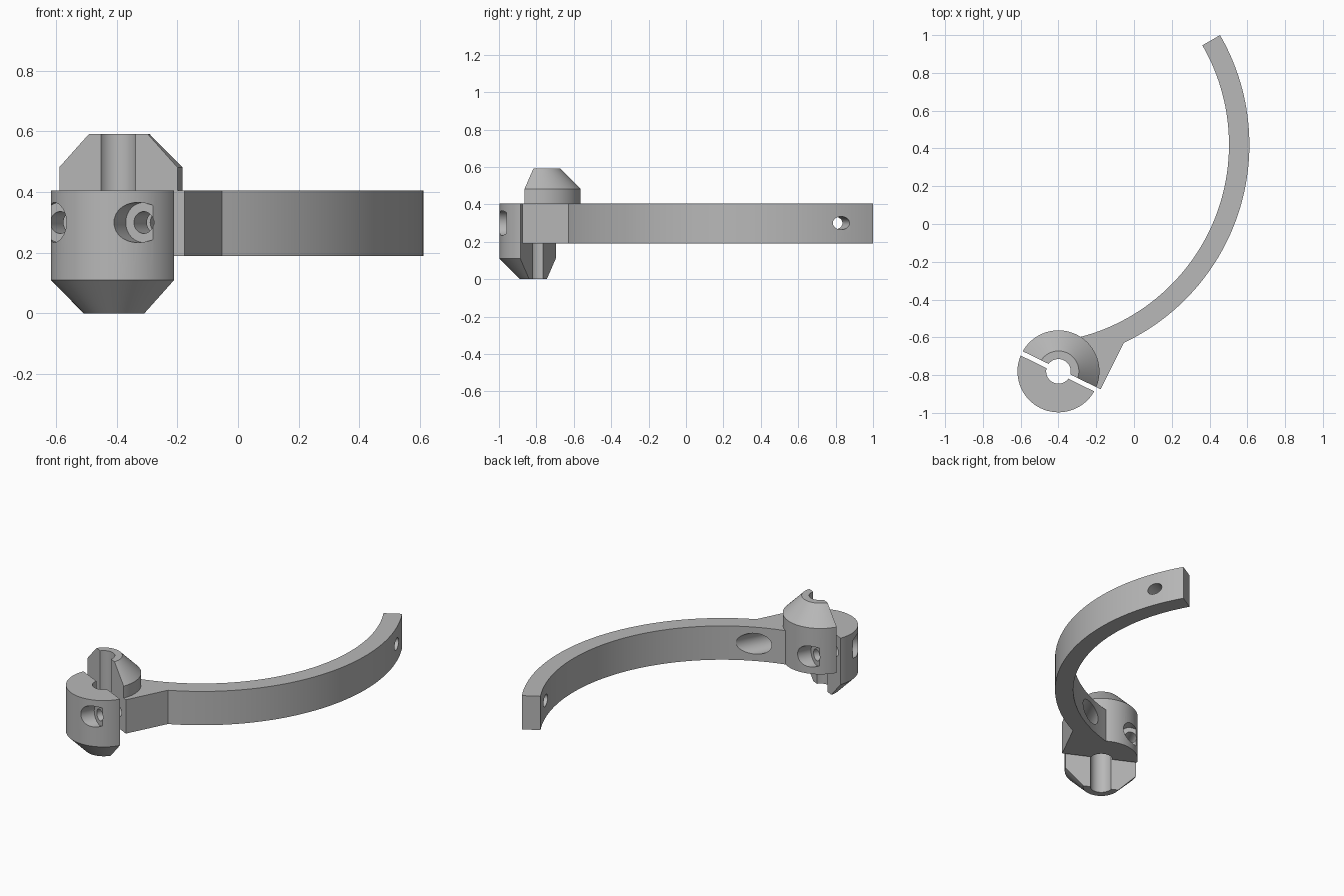
import bpy, bmesh, math
from mathutils import Matrix, Vector

cube = bpy.data.objects.get("Cube")
if cube:
    bpy.data.objects.remove(cube, do_unlink=True)

grey = bpy.data.materials.new("plain_grey")
grey.use_nodes = True
COLOR = (0.48, 0.48, 0.48, 1)
grey.diffuse_color = COLOR
grey.node_tree.nodes["Principled BSDF"].inputs["Base Color"].default_value = COLOR

# Clamp frame: local x runs along the split, local y across it
CLAMP = Matrix.Translation((-0.4, -0.78, 0)) @ Matrix.Rotation(math.radians(-26), 4, 'Z')
ARC = Vector((-0.549, 0.42, 0))
R_OUT, R_IN = 1.16, 1.052
ARM_LOW, ARM_TOP = 0.19, 0.405
R_POST, R_TIP, R_HOLE = 0.217, 0.108, 0.065
GAP = 0.0125
HOLE_Z = 0.3


def make(name, bm, matrix=Matrix()):
    bmesh.ops.transform(bm, matrix=matrix, verts=bm.verts)
    bmesh.ops.recalc_face_normals(bm, faces=bm.faces)
    mesh = bpy.data.meshes.new(name)
    bm.to_mesh(mesh)
    bm.free()
    mesh.materials.append(grey)
    obj = bpy.data.objects.new(name, mesh)
    bpy.context.collection.objects.link(obj)
    return obj


def revolve(name, profile):
    bm = bmesh.new()
    verts = [bm.verts.new((r, 0, z)) for r, z in profile]
    edges = [bm.edges.new((v, verts[i - 1])) for i, v in enumerate(verts)]
    bmesh.ops.spin(bm, geom=verts + edges, cent=(0, 0, 0), axis=(0, 0, 1),
                   angle=math.tau, steps=72, use_merge=True)
    bmesh.ops.remove_doubles(bm, verts=bm.verts, dist=1e-5)
    return make(name, bm, CLAMP)


def prism(name, points, low, top):
    bm = bmesh.new()
    face = bm.faces.new([bm.verts.new((p[0], p[1], low)) for p in points])
    ext = bmesh.ops.extrude_face_region(bm, geom=[face])["geom"]
    bmesh.ops.translate(bm, vec=(0, 0, top - low),
                        verts=[e for e in ext if isinstance(e, bmesh.types.BMVert)])
    return make(name, bm)


def drill(radius, x, start, end):
    # Cylinder along the clamp's local y
    bm = bmesh.new()
    bmesh.ops.create_cone(bm, cap_ends=True, segments=40, radius1=radius,
                          radius2=radius, depth=end - start)
    return make("drill", bm, CLAMP @ Matrix.Translation((x, (start + end) / 2, HOLE_Z))
                @ Matrix.Rotation(math.pi / 2, 4, 'X'))


def combine(target, other, operation):
    mod = target.modifiers.new("combine", 'BOOLEAN')
    mod.operation, mod.solver, mod.object = operation, 'EXACT', other
    bpy.context.view_layer.objects.active = target
    bpy.ops.object.modifier_apply(modifier=mod.name)
    bpy.data.objects.remove(other, do_unlink=True)


def half_space(side):
    # Block that removes everything on one side of the split
    bm = bmesh.new()
    bmesh.ops.create_cube(bm, size=2)
    return make("split_block", bm, CLAMP @ Matrix.Translation((0, side * (1 - GAP), 0)))


# Clamp halves: the front tapers downward, the back tapers upward
front = revolve("front_jaw", [(R_HOLE, 0), (R_TIP, 0), (R_POST, 0.11),
                              (R_POST, ARM_TOP), (R_HOLE, ARM_TOP)])
combine(front, half_space(1), 'DIFFERENCE')
back = revolve("back_jaw_and_arm", [(R_HOLE, ARM_LOW), (R_POST, ARM_LOW), (R_POST, 0.482),
                                    (R_TIP, 0.592), (R_HOLE, 0.592)])
combine(back, half_space(-1), 'DIFFERENCE')


# Curved arm with a straight-sided root that meets the clamp
def arc(radius, first, last, steps=56):
    angles = [math.radians(first + (last - first) * i / steps) for i in range(steps + 1)]
    return [ARC + Vector((math.cos(a), math.sin(a), 0)) * radius for a in angles]


root = [CLAMP @ Vector((x, GAP, 0)) for x in (0.12, 0.242)]
arm = prism("arm", arc(R_IN, 30, -75.4) + root + arc(R_OUT, -64.7, 30), ARM_LOW, ARM_TOP)
combine(back, arm, 'UNION')

# Bolt holes with counterbores on both outer sides
for x in (-0.153, 0.153):
    for jaw in (front, back):
        combine(jaw, drill(0.036, x, -0.3, 0.3), 'DIFFERENCE')
    combine(front, drill(0.066, x, -0.6, -0.11), 'DIFFERENCE')
    combine(back, drill(0.066, x, 0.11, 0.6), 'DIFFERENCE')

# Oval hole near the arm tip
bm = bmesh.new()
bmesh.ops.create_cone(bm, cap_ends=True, segments=40, radius1=1, radius2=1, depth=1)
bmesh.ops.scale(bm, vec=(0.035, 0.048, 0.4), verts=bm.verts)
tip = make("tip_drill", bm, Matrix.Translation(ARC) @ Matrix.Rotation(math.radians(20.7), 4, 'Z')
           @ Matrix.Translation(((R_OUT + R_IN) / 2, 0, HOLE_Z))
           @ Matrix.Rotation(math.pi / 2, 4, 'Y'))
combine(back, tip, 'DIFFERENCE')

# Smooth curves, sharp edges
for obj in (front, back):
    bpy.ops.object.select_all(action='DESELECT')
    obj.select_set(True)
    bpy.context.view_layer.objects.active = obj
    bpy.ops.object.shade_smooth_by_angle(angle=math.radians(25))
